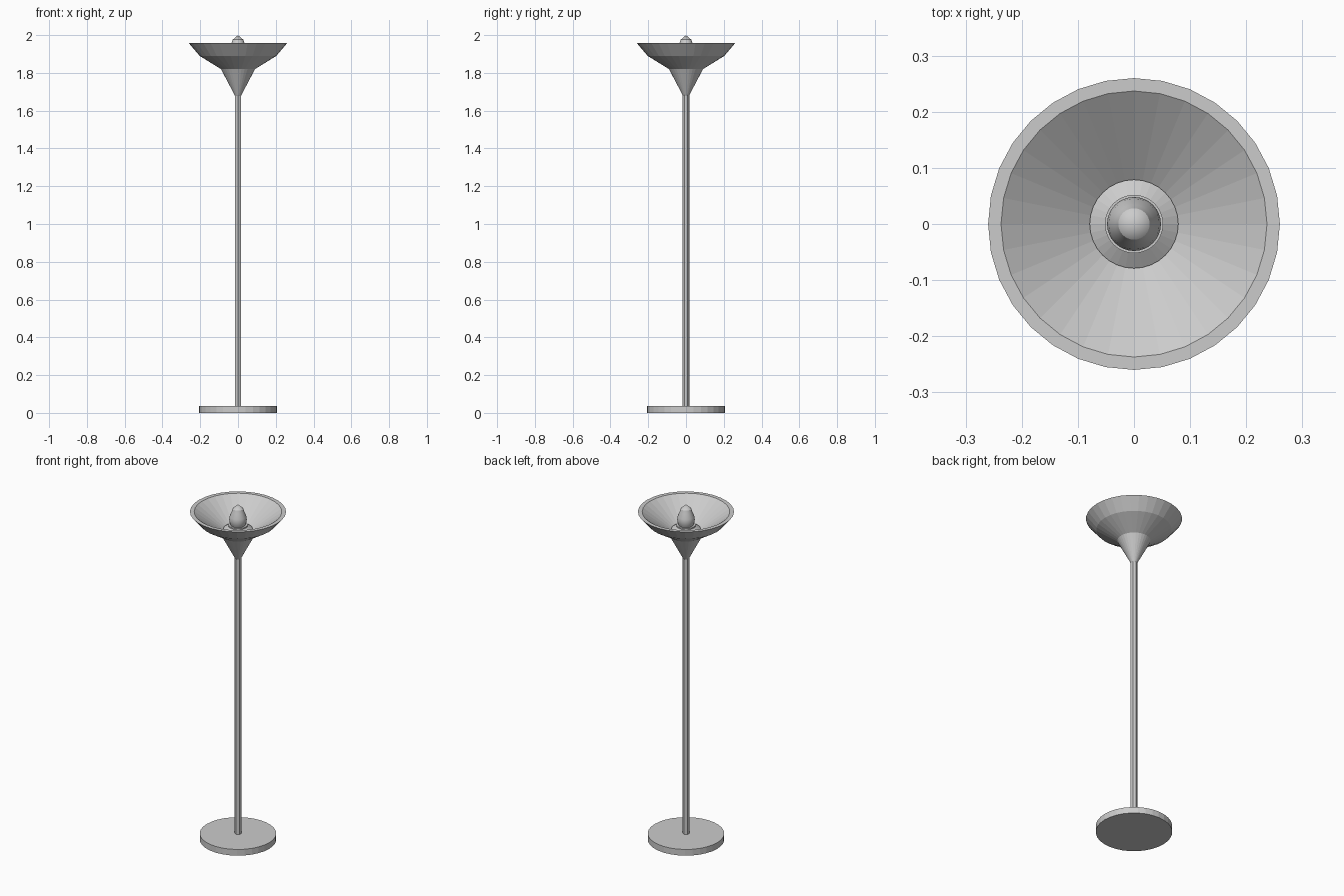
import bpy, bmesh
from math import pi, sin, cos

if "Cube" in bpy.data.objects:
    bpy.data.objects.remove(bpy.data.objects["Cube"])


def lathe(name, profile, sides=32, closed=False):
    """Revolve (radius, z) points about z; radius 0 becomes a single tip vertex."""
    bm = bmesh.new()
    rings = []
    for r, z in profile:
        n = sides if r > 0 else 1
        rings.append([bm.verts.new((r * sin(2 * pi * i / sides), r * cos(2 * pi * i / sides), z))
                      for i in range(n)])
    for a, b in zip(rings, rings[1:]):
        for i in range(sides):
            j = (i + 1) % sides
            quad = [a[i % len(a)], a[j % len(a)], b[j % len(b)], b[i % len(b)]]
            bm.faces.new(list(dict.fromkeys(quad)))
    # Cap open ends
    for ring in (rings[0], rings[-1]):
        if len(ring) > 2:
            bm.faces.new(ring)
    bmesh.ops.recalc_face_normals(bm, faces=bm.faces)
    mesh = bpy.data.meshes.new(name)
    bm.to_mesh(mesh)
    bm.free()
    obj = bpy.data.objects.new(name, mesh)
    bpy.context.collection.objects.link(obj)
    return obj


# Round foot
lathe("base", [(0.207, 0), (0.207, 0.037)])

# Six-sided pole, corners front and back
lathe("pole", [(0.018, 0.03), (0.018, 1.69)], sides=6)

# Bowl shade: cone neck, outer bowl, flat rim, inner bowl
lathe("shade", [(0.015, 1.677), (0.09, 1.82), (0.203, 1.89), (0.26, 1.957),
                (0.237, 1.957), (0.078, 1.845)])

# Sloped collar and socket holding the bulb
lathe("socket", [(0.079, 1.84), (0.079, 1.856), (0.052, 1.873), (0.052, 1.88)])

# Pointed bulb
bulb = lathe("bulb", [(0.036, 1.87), (0.044, 1.89), (0.048, 1.91), (0.045, 1.93),
                      (0.034, 1.957), (0.028, 1.976), (0, 2.0)])
bulb.data.shade_smooth()
bpy.context.view_layer.objects.active = bulb
bulb.select_set(True)
bpy.ops.object.shade_smooth_by_angle(angle=0.5)
